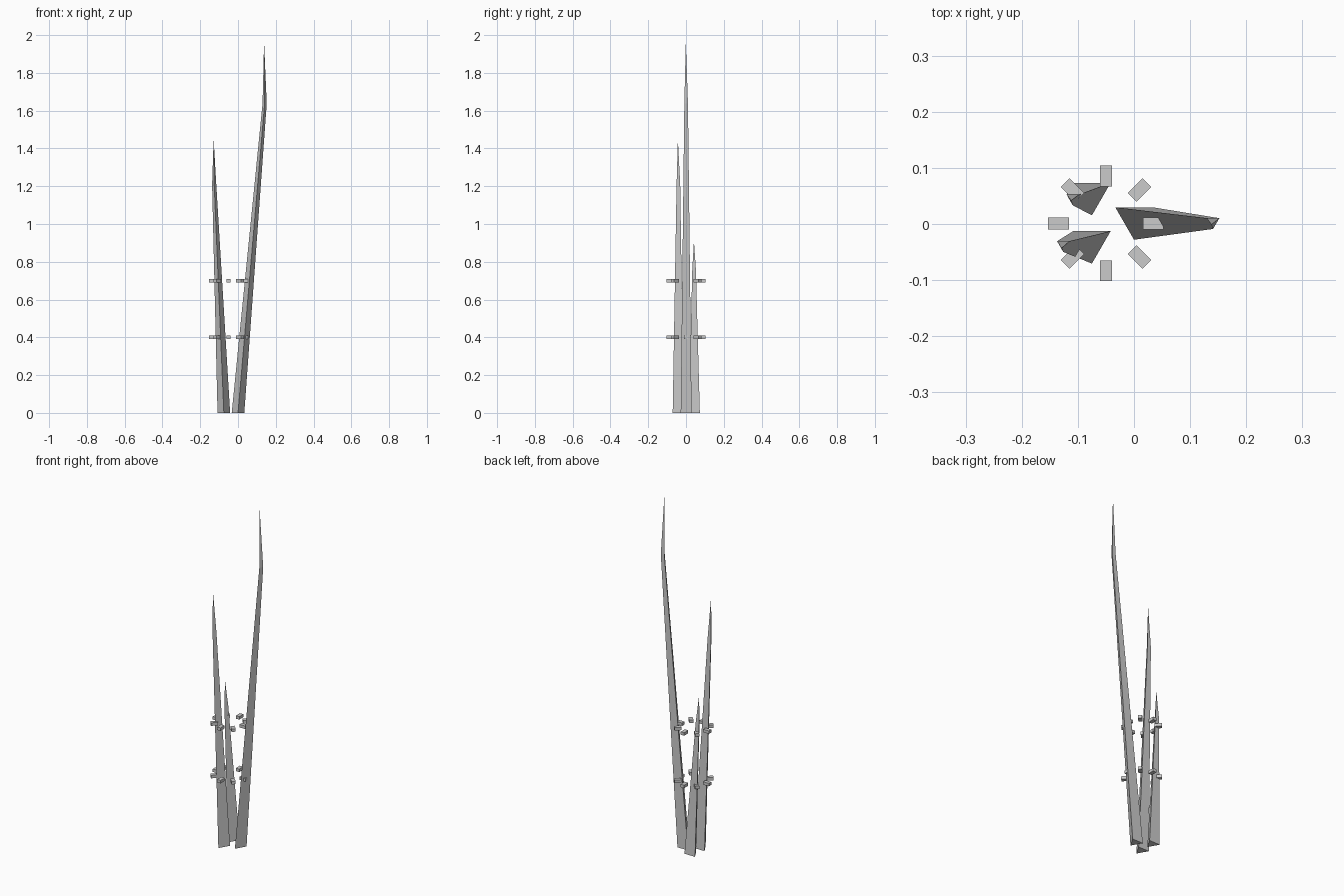
import bpy, bmesh
from math import pi, cos, sin
from mathutils import Matrix, Vector

if "Cube" in bpy.data.objects:
    bpy.data.objects.remove(bpy.data.objects["Cube"])


def finish(bm, name):
    bmesh.ops.recalc_face_normals(bm, faces=bm.faces)
    me = bpy.data.meshes.new(name)
    bm.to_mesh(me)
    bm.free()
    ob = bpy.data.objects.new(name, me)
    bpy.context.collection.objects.link(ob)
    return ob


def triangle(bm, cx, cy, z, r):
    # one corner points to the front (-y)
    return [bm.verts.new((cx + r * cos(a), cy + r * sin(a), z))
            for a in (-pi / 2, pi / 6, 5 * pi / 6)]


def shard(name, base, shoulder, tip):
    bm = bmesh.new()
    low = triangle(bm, *base, 0, 0.0385)
    high = triangle(bm, *shoulder, 0.0128)
    top = bm.verts.new(tip)
    bm.faces.new(low)
    for i in range(3):
        j = (i + 1) % 3
        bm.faces.new((low[i], low[j], high[j], high[i]))
        bm.faces.new((high[i], high[j], top))
    return finish(bm, name)


# Three tapering triangular shards with pointed tips
shard("tall_shard", (0, 0.0105), (0.141, 0.004, 1.637), (0.138, -0.001, 1.965))
shard("middle_shard", (-0.075, -0.032), (-0.126, -0.037, 1.208), (-0.129, -0.043, 1.45))
shard("short_shard", (-0.075, 0.054), (-0.109, 0.046, 0.758), (-0.112, 0.042, 0.91))


# Two rings of eight small floating blocks
def block_ring(name, z, count=8, radius=0.0845):
    bm = bmesh.new()
    for i in range(count):
        m = (Matrix.Translation((-0.05, 0.001, z))
             @ Matrix.Rotation(2 * pi * i / count, 4, 'Z')
             @ Matrix.Translation((radius, 0, 0))
             @ Matrix.Diagonal(Vector((0.037, 0.022, 0.017, 1))))
        bmesh.ops.create_cube(bm, size=1, matrix=m)
    return finish(bm, name)


block_ring("lower_block_ring", 0.40)
block_ring("upper_block_ring", 0.70)
